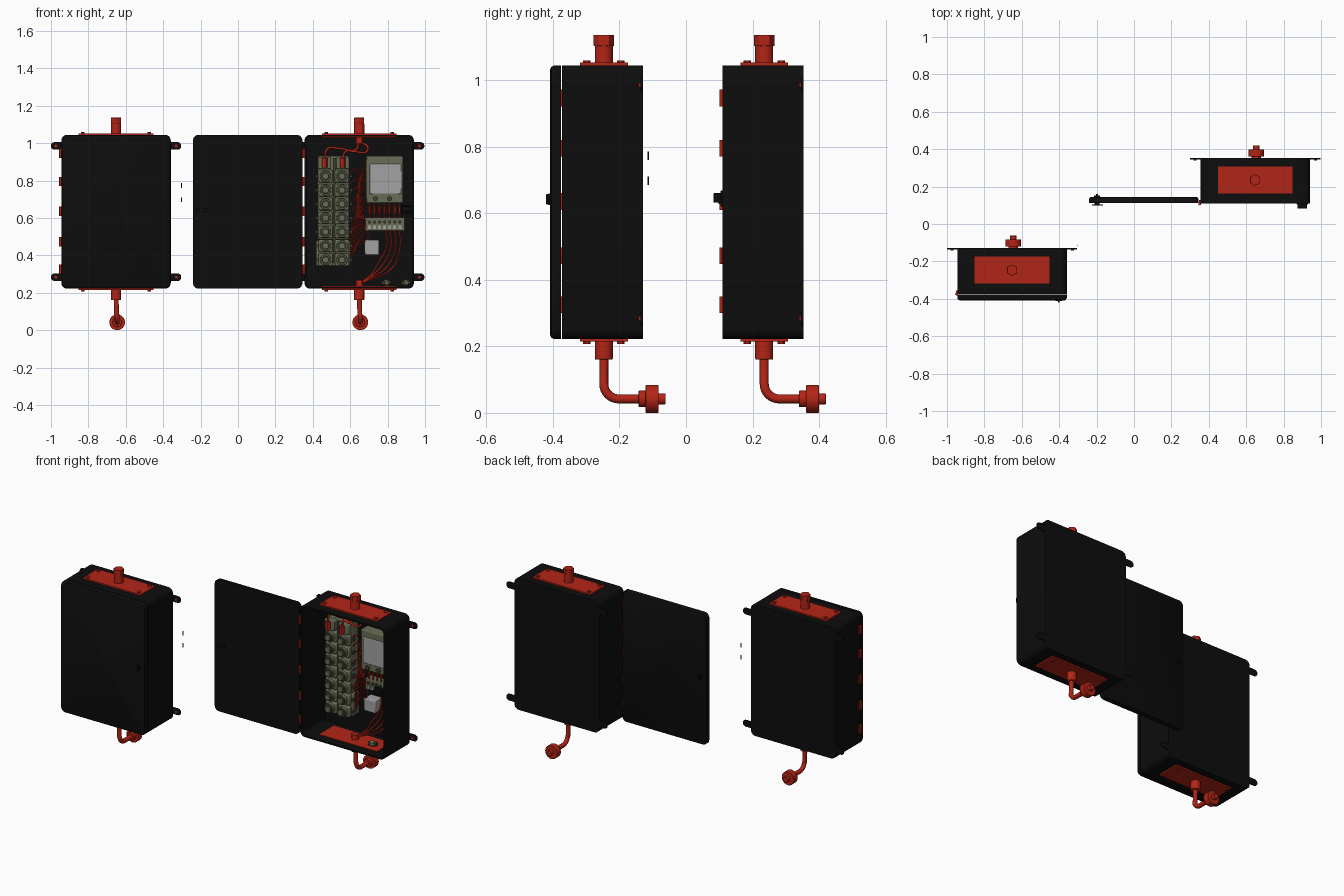
import bpy, bmesh, math
from mathutils import Matrix, Vector

if "Cube" in bpy.data.objects:
    bpy.data.objects.remove(bpy.data.objects["Cube"])


def material(name, rgb):
    m = bpy.data.materials.new(name)
    m.diffuse_color = (*rgb, 1)
    m.use_nodes = True
    m.node_tree.nodes["Principled BSDF"].inputs["Base Color"].default_value = m.diffuse_color
    return m


BLACK = material("black_paint", (0.004, 0.004, 0.004))
RED = material("red_fitting", (0.45, 0.018, 0.008))
OLIVE = material("olive_grey", (0.14, 0.15, 0.09))
DARK = material("dark_olive", (0.05, 0.055, 0.035))
LIGHT = material("light_panel", (0.36, 0.36, 0.37))


def finish(bm, name, mat, bevel=0, segs=2):
    bmesh.ops.recalc_face_normals(bm, faces=bm.faces)
    me = bpy.data.meshes.new(name)
    bm.to_mesh(me)
    bm.free()
    ob = bpy.data.objects.new(name, me)
    bpy.context.collection.objects.link(ob)
    me.materials.append(mat)
    if bevel:
        b = ob.modifiers.new("bevel", "BEVEL")
        b.width, b.segments, b.limit_method = bevel, segs, 'ANGLE'
        b.angle_limit = math.radians(50)
    bpy.ops.object.select_all(action='DESELECT')
    ob.select_set(True)
    bpy.context.view_layer.objects.active = ob
    bpy.ops.object.shade_smooth_by_angle()
    return ob


def block(name, x, y, z, mat, bevel=0):
    """Box from (min, max) ranges."""
    bm = bmesh.new()
    c = Vector([(a + b) / 2 for a, b in (x, y, z)])
    s = Matrix.Diagonal([abs(b - a) for a, b in (x, y, z)] + [1])
    bmesh.ops.create_cube(bm, size=1, matrix=Matrix.Translation(c) @ s)
    return finish(bm, name, mat, bevel)


def rod(name, start, end, r, mat, n=24, bevel=0):
    """Cylinder between two points."""
    a, b = Vector(start), Vector(end)
    rot = (b - a).to_track_quat('Z', 'Y').to_matrix().to_4x4()
    bm = bmesh.new()
    bmesh.ops.create_cone(bm, cap_ends=True, segments=n, radius1=r, radius2=r, depth=(b - a).length,
                          matrix=Matrix.Translation((a + b) / 2) @ rot)
    return finish(bm, name, mat, bevel)


def tube(name, points, r, mat, kind='BEZIER'):
    cu = bpy.data.curves.new(name, 'CURVE')
    cu.dimensions = '3D'
    cu.bevel_depth, cu.bevel_resolution, cu.resolution_u = r, 3, 8
    cu.use_fill_caps = True
    sp = cu.splines.new(kind)
    if kind == 'BEZIER':
        sp.bezier_points.add(len(points) - 1)
        for p, co in zip(sp.bezier_points, points):
            p.co = co
            p.handle_left_type = p.handle_right_type = 'AUTO'
    else:
        sp.points.add(len(points) - 1)
        for p, co in zip(sp.points, points):
            p.co = (*co, 1)
    ob = bpy.data.objects.new(name, cu)
    bpy.context.collection.objects.link(ob)
    cu.materials.append(mat)
    return ob


def ring(bm, cx, y, cz, w, h, r, n=6):
    """Rounded rectangle of vertices in the XZ plane."""
    out = []
    for i, (sx, sz) in enumerate(((1, 1), (-1, 1), (-1, -1), (1, -1))):
        for k in range(n + 1):
            a = math.pi / 2 * (i + k / n)
            out.append(bm.verts.new((cx + sx * (w / 2 - r) + r * math.cos(a), y,
                                     cz + sz * (h / 2 - r) + r * math.sin(a))))
    return out


def loft(name, cx, cz, sections, mat):
    """Capped skin through (y, width, height, radius) sections."""
    bm = bmesh.new()
    rings = [ring(bm, cx, y, cz, w, h, r) for y, w, h, r in sections]
    for p, q in zip(rings, rings[1:]):
        for i in range(len(p)):
            j = (i + 1) % len(p)
            bm.faces.new((p[i], p[j], q[j], q[i]))
    bm.faces.new(rings[0])
    bm.faces.new(rings[-1])
    return finish(bm, name, mat)


W, H, CZ, R = 0.585, 0.822, 0.633, 0.03
TOP, BOT = 1.044, 0.222


def door(name, cx, inner, d):
    """Door slab with rounded outer edge; d is the outward y direction."""
    loft(name, cx, CZ, [(inner, W, H, R), (inner + d * .020, W, H, R),
                        (inner + d * .028, W - .007, H - .007, R - .003),
                        (inner + d * .032, W - .022, H - .022, R - .008)], BLACK)


def enclosure(tag, cx, front):
    back, gy = front + .244, front + .126
    # hollow housing: back, outer wall, rim, inner wall, inner back
    loft(tag + "_housing", cx, CZ, [(back, W, H, R), (front, W, H, R),
                                    (front, W - .02, H - .02, R - .008),
                                    (back - .01, W - .02, H - .02, R - .008)], BLACK)
    # mounting ears with bolts
    for sx in (-1, 1):
        for z in (.985, .283):
            loft(tag + "_ear", cx + sx * .306, z, [(back, .085, .04, .019), (back - .007, .085, .04, .019)], BLACK)
            rod(tag + "_ear_bolt", (cx + sx * .322, back - .007, z), (cx + sx * .322, back - .013, z), .008, RED, 12)
    # hinges on the left edge
    hx = cx - W / 2
    for z in (.946, .795, .635, .472, .325):
        rod(tag + "_hinge_pin", (hx - .004, front - .001, z - .025), (hx - .004, front - .001, z + .025), .008, RED, 12)
        block(tag + "_hinge_leaf", (hx - .007, hx + .002), (front - .002, front + .018), (z - .025, z + .025), RED)
    # gland plates top and bottom, with bolts and fittings
    for lab, z, s in (("top", TOP, 1), ("bottom", BOT, -1)):
        block(f"{tag}_{lab}_plate", (cx - .2, cx + .2), (gy - .072, gy + .072), (z - s * .013, z + s * .008), RED)
        for bx in (-.177, .177):
            for by in (-.051, .051):
                rod(f"{tag}_{lab}_plate_bolt", (cx + bx, gy + by, z + s * .006),
                    (cx + bx, gy + by, z + s * .015), .011, RED, 6)
        rod(f"{tag}_{lab}_gland_body", (cx, gy, z), (cx, gy, z + s * .062), .027, RED, 24, .003)
        rod(f"{tag}_{lab}_gland_inside", (cx, gy, z), (cx, gy, z - s * .045), .021, RED, 12)
    rod(tag + "_top_gland_nut", (cx, gy, TOP + .058), (cx, gy, TOP + .092), .031, RED, 6, .002)
    # drain pipe: drop, elbow and end coupling
    zc = .042
    path = [(cx, gy, .2), (cx + .003, gy, zc + .045)]
    path += [(cx + .006, gy + .045 * (1 - math.cos(a)), zc + .045 * (1 - math.sin(a)))
             for a in [math.pi / 16 * k for k in range(1, 9)]]
    path.append((cx + .006, gy + .12, zc))
    tube(tag + "_drain_pipe", path, .0135, RED, 'POLY')
    for part, y0, y1, r in (("collar", .105, .13, .025), ("coupling", .126, .164, .042), ("tip", .16, .185, .017)):
        rod(tag + "_drain_" + part, (cx + .006, gy + y0, zc), (cx + .006, gy + y1, zc), r, RED, 32, .002)


enclosure("closed", -.652, -.373)
enclosure("open", .648, .109)

# doors and latches
door("closed_door", -.652, -.376, -1)
door("open_door", .052, .113, 1)
rod("closed_latch_base", (-.402, -.400, .642), (-.402, -.413, .642), .017, BLACK)
block("closed_latch_grip", (-.407, -.397), (-.42, -.41), (.626, .658), BLACK, .002)
rod("open_latch_base", (-.198, .14, .642), (-.198, .152, .642), .017, BLACK)
block("open_latch_grip", (-.203, -.193), (.15, .16), (.626, .658), BLACK, .002)
rod("open_latch_shaft", (-.198, .118, .642), (-.198, .098, .642), .014, BLACK, 12)
block("open_latch_cam", (-.225, -.165), (.1, .105), (.632, .652), BLACK)
block("latch_keeper_arm", (.87, .93), (.104, .118), (.62, .668), BLACK, .002)
block("latch_keeper", (.875, .925), (.082, .106), (.632, .66), BLACK, .002)

# loose pins beside the closed enclosure
for z in (.773, .697):
    block("loose_pin", (-.304, -.3), (-.115, -.111), (z - .013, z + .013), BLACK)

# valve manifold: two stacked blocks with two columns of ports
block("manifold_upper", (.425, .595), (.275, .343), (.485, .93), OLIVE, .006)
block("manifold_lower", (.418, .6), (.275, .343), (.342, .48), OLIVE, .006)
block("manifold_spine", (.507, .523), (.258, .28), (.36, .92), DARK)
for row in range(7):
    z = .823 - .0745 * row
    for x in (.468, .556):
        block("port_pad", (x - .038, x + .038), (.248, .28), (z - .033, z + .033), OLIVE, .006)
        rod("port_boss", (x, .25, z), (x, .23, z), .03, OLIVE, 20, .002)
        rod("port_ring", (x, .235, z), (x, .222, z), .025, DARK, 20)
        rod("port_cap", (x, .235, z), (x, .212, z), .018, OLIVE, 12, .002)
    for x in (.42, .605):
        rod("side_screw", (x, .29, z), (x, .265, z), .008, DARK, 8)
for x in (.463, .56):
    block("cable_socket", (x - .035, x + .035), (.24, .28), (.862, .925), OLIVE, .005)
    rod("cable_plug", (x, .225, .87), (x, .225, .92), .015, RED, 12)

# supply cables from the top gland
tube("supply_cable_left", [(.645, .235, 1.0), (.63, .23, .965), (.55, .225, .97), (.48, .225, .97), (.463, .225, .91)], .006, RED)
tube("supply_cable_right", [(.655, .235, 1.0), (.69, .225, .985), (.69, .22, .957), (.62, .22, .955), (.575, .225, .955),
                            (.56, .225, .91)], .006, RED)

# power unit with light panel
block("power_unit", (.685, .883), (.235, .343), (.68, .93), OLIVE, .006)
block("power_unit_panel", (.703, .875), (.227, .24), (.727, .888), LIGHT, .004)
for x in (.735, .81):
    rod("power_unit_knob", (x, .24, .703), (x, .222, .703), .013, DARK, 16)

# terminal strip with jumper wires
block("terminal_strip", (.678, .892), (.29, .343), (.53, .602), OLIVE, .004)
for i in range(7):
    x = .703 + .027 * i
    rod("terminal_screw", (x, .292, .578), (x, .28, .578), .008, DARK, 10)
    block("terminal_slot", (x - .008, x + .008), (.283, .292), (.54, .56), LIGHT)
    rod("jumper_wire", (x, .295, .6), (x, .295, .69), .004, RED, 8)
    rod("jumper_ferrule", (x, .295, .625), (x, .295, .66), .008, RED, 8)

# relay box
block("relay", (.677, .755), (.275, .343), (.402, .482), LIGHT, .006)

# wire loom between manifold and power unit
for i in range(7):
    z = .86 - .05 * i
    x = .632 + .006 * i
    tube("loom_wire", [(.595, .285, z - .03), (x, .27 + .005 * i, z), (x + .01, .28, z - .09), (x - .005, .285, .6 - .02 * i),
                       (.6, .3, .52 - .025 * i)], .0035, RED)
    tube("loom_lead", [(x, .29, .6), (.65, .29, .8 - .01 * i), (.692, .285, .91 - .03 * i)], .003, RED)

# feed wires from the terminals to the bottom gland
for i in range(4):
    x = .79 + .024 * i
    tube("feed_wire", [(x, .29, .535), (x + .005, .27, .45), (x - .04, .25, .36 - .01 * i), (.71, .237, .295 - .008 * i),
                       (.65, .235, .25)], .0045, RED)

# small connectors on the floor
for x in (.79, .895):
    rod("floor_connector", (x - .025, .2, .25), (x + .025, .21, .256), .013, DARK, 12)
    rod("floor_connector_nut", (x - .008, .203, .252), (x + .01, .207, .254), .018, OLIVE, 6)
